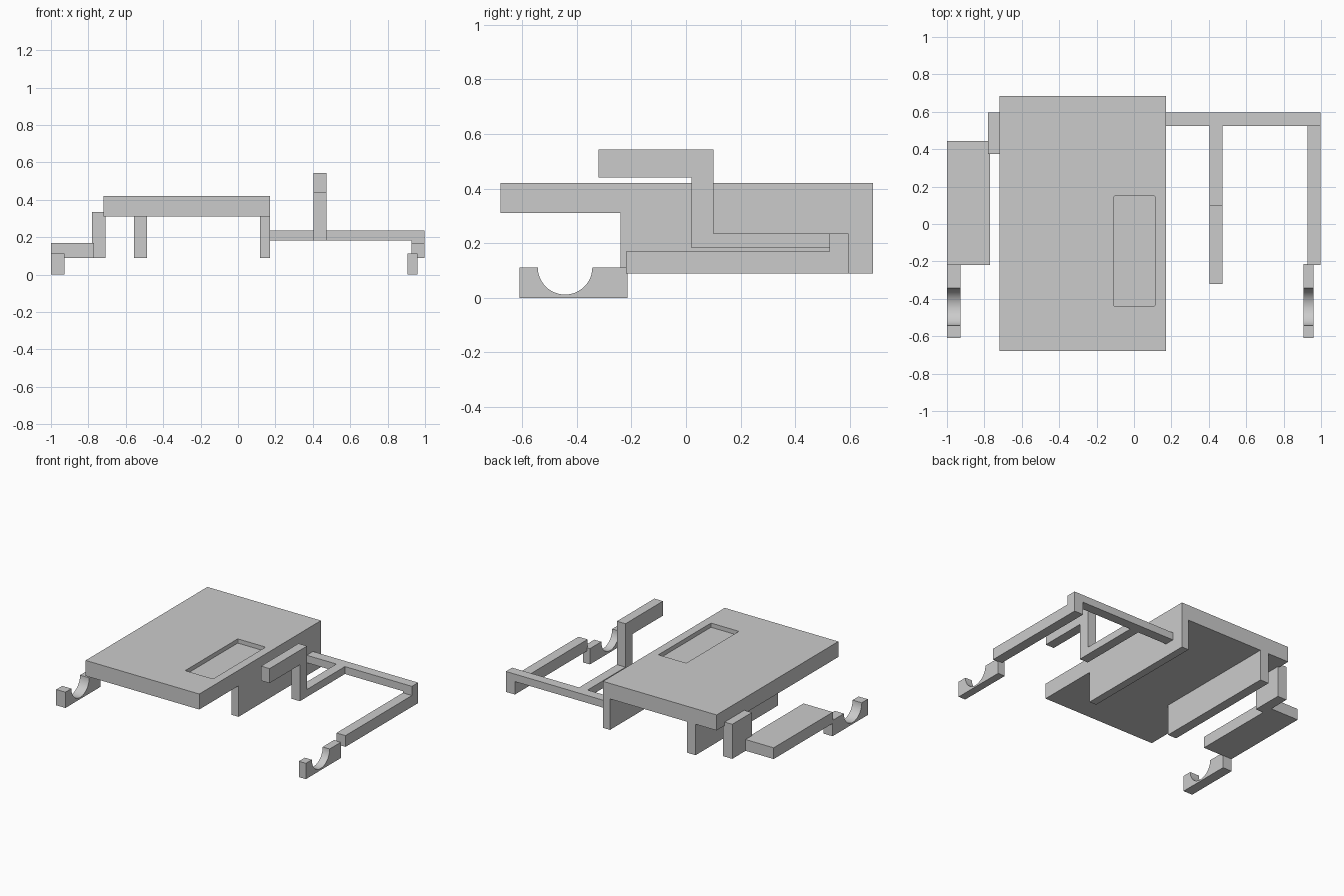
import bpy
import bmesh
from math import pi, cos, sin, radians
from mathutils import Vector

default = bpy.data.objects.get("Cube")
if default:
    bpy.data.objects.remove(default)

grey = bpy.data.materials.new("plain grey")
grey.use_nodes = True
grey.diffuse_color = (0.6, 0.6, 0.6, 1)
grey.node_tree.nodes["Principled BSDF"].inputs["Base Color"].default_value = (0.6, 0.6, 0.6, 1)


def finish(name, bm):
    bmesh.ops.recalc_face_normals(bm, faces=bm.faces)
    mesh = bpy.data.meshes.new(name)
    bm.to_mesh(mesh)
    bm.free()
    mesh.materials.append(grey)
    obj = bpy.data.objects.new(name, mesh)
    bpy.context.collection.objects.link(obj)
    return obj


def prism(name, x0, x1, profile):
    """Extrude a (y, z) side profile from x0 to x1."""
    bm = bmesh.new()
    face = bm.faces.new([bm.verts.new((x0, y, z)) for y, z in profile])
    new = bmesh.ops.extrude_face_region(bm, geom=[face])["geom"]
    for v in new:
        if isinstance(v, bmesh.types.BMVert):
            v.co.x = x1
    return finish(name, bm)


def box(name, x0, x1, y0, y1, z0, z1):
    return prism(name, x0, x1, [(y0, z0), (y1, z0), (y1, z1), (y0, z1)])


# Main plate with a shallow rounded recess in its top
BACK = 0.685
plate = box("main_plate", -0.72, 0.172, -0.68, BACK, 0.31, 0.42)
bm = bmesh.new()
bm.from_mesh(plate.data)
top = max(bm.faces, key=lambda f: f.calc_center_median().z)
center = top.calc_center_median()
bmesh.ops.inset_individual(bm, faces=[top], thickness=0.2)
for v in top.verts:
    v.co.x = 0.112 if v.co.x > center.x else -0.107
    v.co.y = 0.15 if v.co.y > center.y else -0.44
floor = bmesh.ops.extrude_face_region(bm, geom=[top])["geom"]
floor_verts = [g for g in floor if isinstance(g, bmesh.types.BMVert)]
for v in floor_verts:
    v.co.z -= 0.03
if top.is_valid:
    bmesh.ops.delete(bm, geom=[top], context='FACES_ONLY')
walls = [e for v in floor_verts for e in v.link_edges
         if abs(e.verts[0].co.z - e.verts[1].co.z) > 0.01]
bmesh.ops.bevel(bm, geom=walls, offset=0.006, segments=2, profile=0.5, affect='EDGES')
bm.to_mesh(plate.data)
bm.free()

# Ribs under the plate
for name, x0, x1 in (("left_rib", 0.117, 0.172), ("right_rib", -0.555, -0.487)):
    box(name, x0, x1, -0.24, BACK, 0.09, 0.31)

# Right side bracket and panel
box("right_bracket", -0.78, -0.708, 0.375, 0.595, 0.09, 0.335)
box("right_panel", -1, -0.77, -0.218, 0.445, 0.09, 0.17)

# Left frame: cross bar, outer arm with raised corner, raised middle arm
box("cross_bar", 0.172, 0.93, 0.525, 0.595, 0.182, 0.235)
prism("left_arm", 0.927, 0.998, [
    (-0.22, 0.09), (0.595, 0.09), (0.595, 0.235),
    (0.525, 0.235), (0.525, 0.17), (-0.22, 0.17)])
prism("raised_arm", 0.405, 0.472, [
    (0.525, 0.182), (0.525, 0.235), (0.1, 0.235), (0.1, 0.543),
    (-0.32, 0.543), (-0.32, 0.44), (0.02, 0.44), (0.02, 0.182)])

# Cradles with a half-round seat
STEPS = 24
seat = [(-0.443 + 0.1 * cos(pi * i / STEPS), 0.112 - 0.1 * sin(pi * i / STEPS))
        for i in range(STEPS + 1)]
for name, x0, x1 in (("right_cradle", -1, -0.928), ("left_cradle", 0.905, 0.96)):
    cradle = prism(name, x0, x1,
                   [(-0.61, 0), (-0.215, 0), (-0.215, 0.112)] + seat + [(-0.61, 0.112)])
    bpy.ops.object.select_all(action='DESELECT')
    cradle.select_set(True)
    bpy.context.view_layer.objects.active = cradle
    bpy.ops.object.shade_smooth_by_angle(angle=radians(30))
